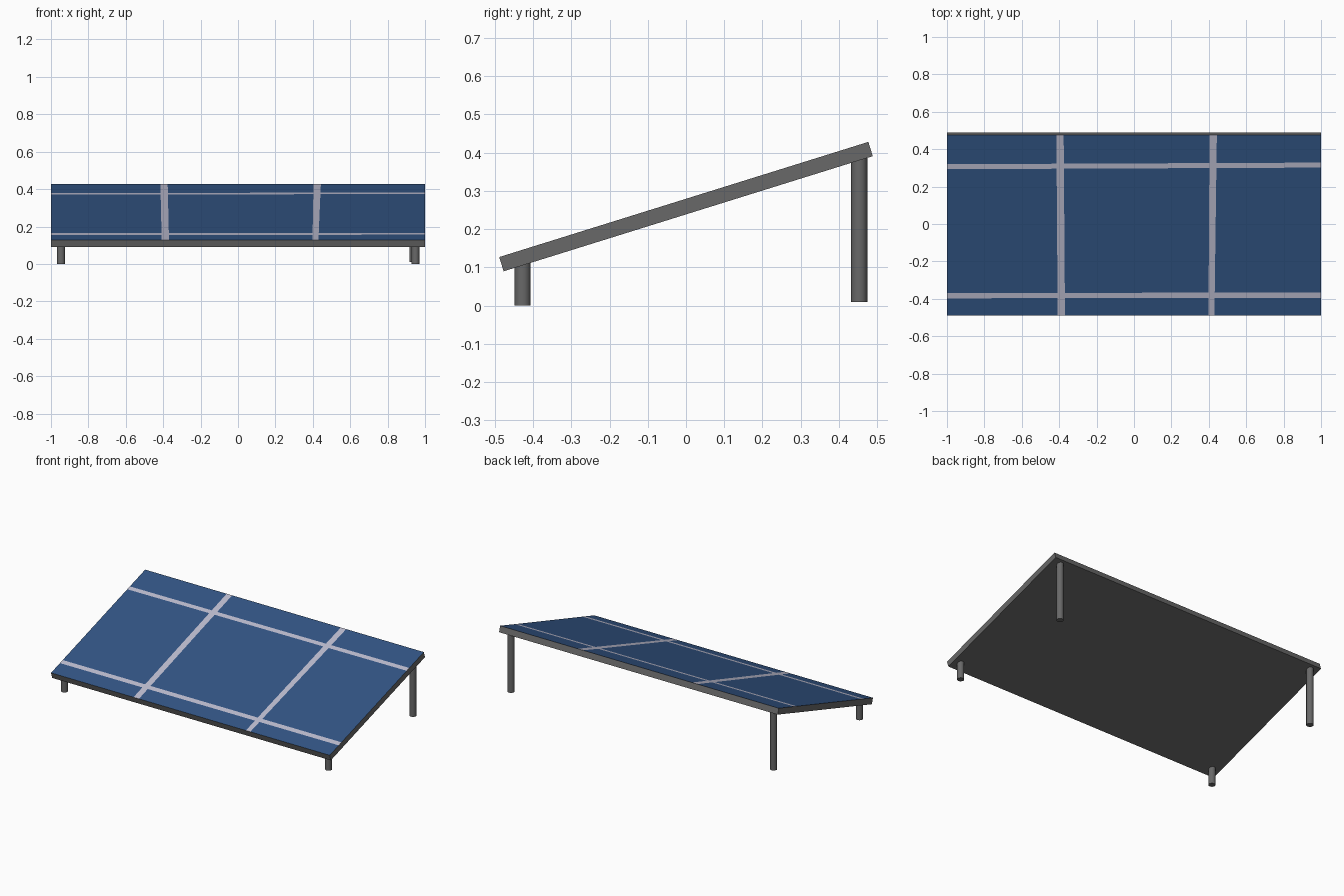
import bpy, bmesh, math
from mathutils import Vector, Matrix

if "Cube" in bpy.data.objects:
    bpy.data.objects.remove(bpy.data.objects["Cube"])


def material(name, rgb):
    m = bpy.data.materials.new(name)
    m.diffuse_color = (*rgb, 1)
    m.use_nodes = True
    m.node_tree.nodes["Principled BSDF"].inputs["Base Color"].default_value = m.diffuse_color
    return m


grey = material("dark grey metal", (0.14, 0.14, 0.14))
blue = material("cell blue", (0.032, 0.090, 0.230))
silver = material("silver grid line", (0.50, 0.50, 0.62))

TILT = math.atan2(0.301, 0.965)
LENGTH, THICK, CENTRE_Z = 1.011, 0.039, 0.259


def to_object(bm, name, mats):
    me = bpy.data.meshes.new(name)
    bm.to_mesh(me)
    bm.free()
    for m in mats:
        me.materials.append(m)
    ob = bpy.data.objects.new(name, me)
    bpy.context.collection.objects.link(ob)
    return ob


# Tilted slab; its top is cut along the edges of the grid lines
bm = bmesh.new()
bmesh.ops.create_cube(bm, size=1, matrix=Matrix.Diagonal((2, LENGTH, THICK, 1)))
H = LENGTH / 2

# Each stripe: (low edge, high edge), each edge = value at start and at end of the line
across = [((-0.408, -0.415), (-0.369, -0.376)), ((0.398, 0.404), (0.430, 0.443))]
along = [((0.313, 0.322), (0.341, 0.350)), ((-0.410, -0.408), (-0.380, -0.378))]


def cut(p, q):
    d = q - p
    top = [f for f in bm.faces if f.normal.z > 0.9]
    geom = top + list({e for f in top for e in f.edges}) + list({v for f in top for v in f.verts})
    bmesh.ops.bisect_plane(bm, geom=geom, plane_co=p, plane_no=Vector((-d.y, d.x, 0)).normalized())
    bm.normal_update()


for stripe in across:
    for a, b in stripe:
        cut(Vector((a, -H, 0)), Vector((b, H, 0)))
for stripe in along:
    for a, b in stripe:
        cut(Vector((-1, a, 0)), Vector((1, b, 0)))


def inside(stripe, t, v):
    low, high = (e[0] + (e[1] - e[0]) * t for e in stripe)
    return low < v < high


# Top faces are blue cells or silver lines, the rest is frame
for f in bm.faces:
    if f.normal.z > 0.9:
        c = f.calc_center_median()
        line = (any(inside(s, (c.y + H) / LENGTH, c.x) for s in across)
                or any(inside(s, (c.x + 1) / 2, c.y) for s in along))
        f.material_index = 2 if line else 1
panel = to_object(bm, "solar_panel", [grey, blue, silver])
panel.rotation_euler.x = TILT
panel.location.z = CENTRE_Z


# Round legs reaching up into the slab
def leg(name, x, y, bottom):
    top = CENTRE_Z + y * math.tan(TILT)
    bpy.ops.mesh.primitive_cylinder_add(vertices=32, radius=0.021, depth=top - bottom,
                                        location=(x, y, (top + bottom) / 2))
    ob = bpy.context.object
    ob.name = name
    ob.data.materials.append(grey)
    bpy.ops.object.shade_smooth_by_angle()


leg("front_left_leg", -0.946, -0.427, 0.0)
leg("front_right_leg", 0.949, -0.427, 0.0)
leg("back_left_leg", -0.946, 0.453, 0.01)
leg("back_right_leg", 0.938, 0.453, 0.01)
